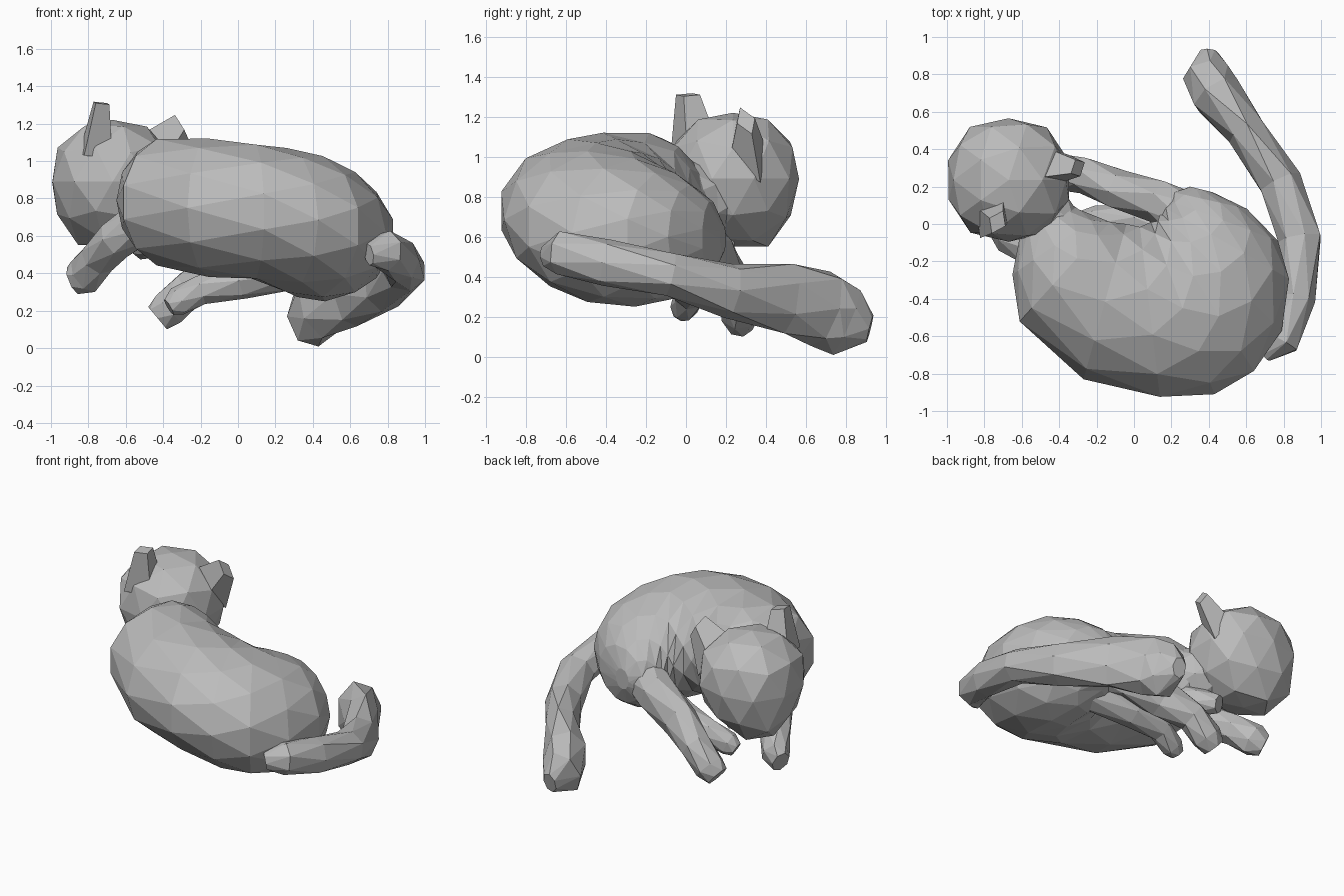
import bpy, bmesh, math
from mathutils import Vector

cube = bpy.data.objects.get("Cube")
if cube:
    bpy.data.objects.remove(cube, do_unlink=True)

fur = bpy.data.materials.new("grey_fur")
fur.use_nodes = True
GREY = (0.5, 0.5, 0.5, 1)
fur.diffuse_color = GREY
fur.node_tree.nodes["Principled BSDF"].inputs["Base Color"].default_value = GREY
UP = Vector((0, 0, 1))


def finish(name, bm):
    bmesh.ops.recalc_face_normals(bm, faces=bm.faces)
    mesh = bpy.data.meshes.new(name)
    bm.to_mesh(mesh)
    bm.free()
    mesh.materials.append(fur)
    bpy.context.collection.objects.link(bpy.data.objects.new(name, mesh))


def skin(name, ovals, sides):
    """Triangulated skin over ovals given as centre, half side and half up vectors."""
    bm = bmesh.new()
    rings = []
    for i, (centre, side, up) in enumerate(ovals):
        # alternate rings are turned half a step for triangular facets
        angles = [math.tau * (k + 0.5 * (i % 2)) / sides for k in range(sides)]
        rings.append([bm.verts.new(centre + side * math.cos(a) + up * math.sin(a)) for a in angles])
    for i, (a, b) in enumerate(zip(rings, rings[1:])):
        for k in range(sides):
            n = (k + 1) % sides
            if i % 2 == 0:
                bm.faces.new((a[k], a[n], b[k]))
                bm.faces.new((a[n], b[n], b[k]))
            else:
                bm.faces.new((a[k], a[n], b[n]))
                bm.faces.new((a[k], b[n], b[k]))
    bm.faces.new(rings[0])
    bm.faces.new(rings[-1])
    finish(name, bm)


def limb(name, stations, sides=7):
    """Tube along a path; each station is x, y, z, half width, half height."""
    pts = [Vector(s[:3]) for s in stations]
    ovals = []
    for i, s in enumerate(stations):
        t = (pts[min(i + 1, len(pts) - 1)] - pts[max(i - 1, 0)]).normalized()
        side = t.cross(UP).normalized()
        ovals.append((pts[i], side * s[3], side.cross(t) * s[4]))
    skin(name, ovals, sides)


# Curled body from chest to haunches: inner x y, outer x y, bottom, top
body = [
    (-0.38, 0.14, -0.53, 0.06, 0.68, 0.86),
    (-0.29, 0.08, -0.61, -0.04, 0.57, 0.98),
    (-0.20, 0.04, -0.65, -0.27, 0.49, 1.09),
    (-0.12, 0.02, -0.62, -0.53, 0.43, 1.13),
    (-0.04, 0.00, -0.27, -0.83, 0.38, 1.12),
    (0.03, 0.00, 0.14, -0.94, 0.36, 1.10),
    (0.09, 0.01, 0.43, -0.91, 0.30, 1.07),
    (0.12, 0.03, 0.65, -0.80, 0.26, 1.04),
    (0.14, 0.06, 0.79, -0.57, 0.25, 0.99),
    (0.16, 0.09, 0.84, -0.30, 0.28, 0.93),
    (0.18, 0.13, 0.77, -0.09, 0.34, 0.86),
    (0.21, 0.17, 0.61, 0.08, 0.40, 0.78),
    (0.30, 0.20, 0.42, 0.17, 0.52, 0.66)]
skin("body", [(Vector((ix + ox, iy + oy, lo + hi)) / 2,
               Vector((ox - ix, oy - iy, 0)) / 2,
               UP * (hi - lo) / 2) for ix, iy, ox, oy, lo, hi in body], 12)

# Neck joining chest and head
limb("neck", [
    (-0.42, -0.08, 0.80, 0.18, 0.20),
    (-0.50, 0.08, 0.79, 0.17, 0.19),
    (-0.60, 0.24, 0.82, 0.17, 0.18)], 8)

# Tail sweeping round the haunch
limb("tail", [
    (0.70, -0.70, 0.50, 0.04, 0.06),
    (0.79, -0.63, 0.52, 0.10, 0.11),
    (0.87, -0.40, 0.47, 0.10, 0.12),
    (0.89, -0.08, 0.41, 0.12, 0.11),
    (0.78, 0.22, 0.33, 0.12, 0.14),
    (0.60, 0.50, 0.29, 0.11, 0.18),
    (0.44, 0.69, 0.24, 0.14, 0.20),
    (0.39, 0.80, 0.17, 0.13, 0.18),
    (0.40, 0.92, 0.14, 0.05, 0.07)])

# Legs, each ending in a blunt paw
limb("outer_hind_leg", [
    (0.34, 0.00, 0.58, 0.15, 0.16),
    (0.14, 0.12, 0.52, 0.12, 0.15),
    (-0.08, 0.18, 0.42, 0.11, 0.13),
    (-0.26, 0.26, 0.32, 0.10, 0.10),
    (-0.37, 0.27, 0.21, 0.10, 0.10),
    (-0.43, 0.27, 0.16, 0.07, 0.08)])
limb("inner_hind_leg", [
    (0.36, -0.08, 0.46, 0.12, 0.14),
    (0.02, 0.01, 0.36, 0.10, 0.10),
    (-0.20, 0.02, 0.31, 0.08, 0.08),
    (-0.32, -0.01, 0.25, 0.07, 0.08),
    (-0.37, -0.02, 0.22, 0.05, 0.05)])
limb("right_front_leg", [
    (-0.50, -0.14, 0.68, 0.12, 0.12),
    (-0.65, -0.06, 0.58, 0.11, 0.11),
    (-0.75, 0.09, 0.48, 0.10, 0.10),
    (-0.82, 0.19, 0.39, 0.09, 0.11),
    (-0.88, 0.22, 0.36, 0.06, 0.08)])
limb("left_front_leg", [
    (-0.38, -0.06, 0.62, 0.12, 0.12),
    (-0.45, 0.10, 0.57, 0.09, 0.09),
    (-0.52, 0.21, 0.53, 0.06, 0.06)])

# Head: boxy rounded skull narrowing to a muzzle at the lower front
bm = bmesh.new()
bmesh.ops.create_icosphere(bm, subdivisions=2, radius=1)
muzzle = Vector((-0.42, 0.36, -0.83)).normalized()
for v in bm.verts:
    boxy = sum(abs(c) ** 2.4 for c in v.co) ** (-1 / 2.4)
    pull = max(0, v.co.normalized().dot(muzzle)) ** 4
    taper = 1 + 0.15 * min(0, v.co.z)
    v.co = Vector((v.co.x * taper, v.co.y * taper, v.co.z)) * boxy * 0.33
    v.co += muzzle * 0.08 * pull + Vector((-0.67, 0.235, 0.89))
    v.co.z = max(v.co.z, 0.55)
finish("head", bm)


def ear(name, base, tip, width, depth, across):
    """Four-sided blunt spike from base to tip."""
    base, tip, across = Vector(base), Vector(tip), Vector(across).normalized()
    thick = (tip - base).cross(across).normalized()
    bm = bmesh.new()
    for end, s in ((base, 1), (tip, 0.48)):
        for i, j in ((-1, 0), (0, -1), (1, 0), (0, 1)):
            bm.verts.new(end + across * width * s * i + thick * depth * s * j)
    bmesh.ops.convex_hull(bm, input=bm.verts)
    finish(name, bm)


ear("right_ear", (-0.76, 0.05, 1.03), (-0.73, 0.01, 1.31), 0.14, 0.10, (0.5, 1, 0))
ear("left_ear", (-0.43, 0.31, 1.01), (-0.30, 0.30, 1.18), 0.17, 0.10, (0.5, 0.4, -0.9))
